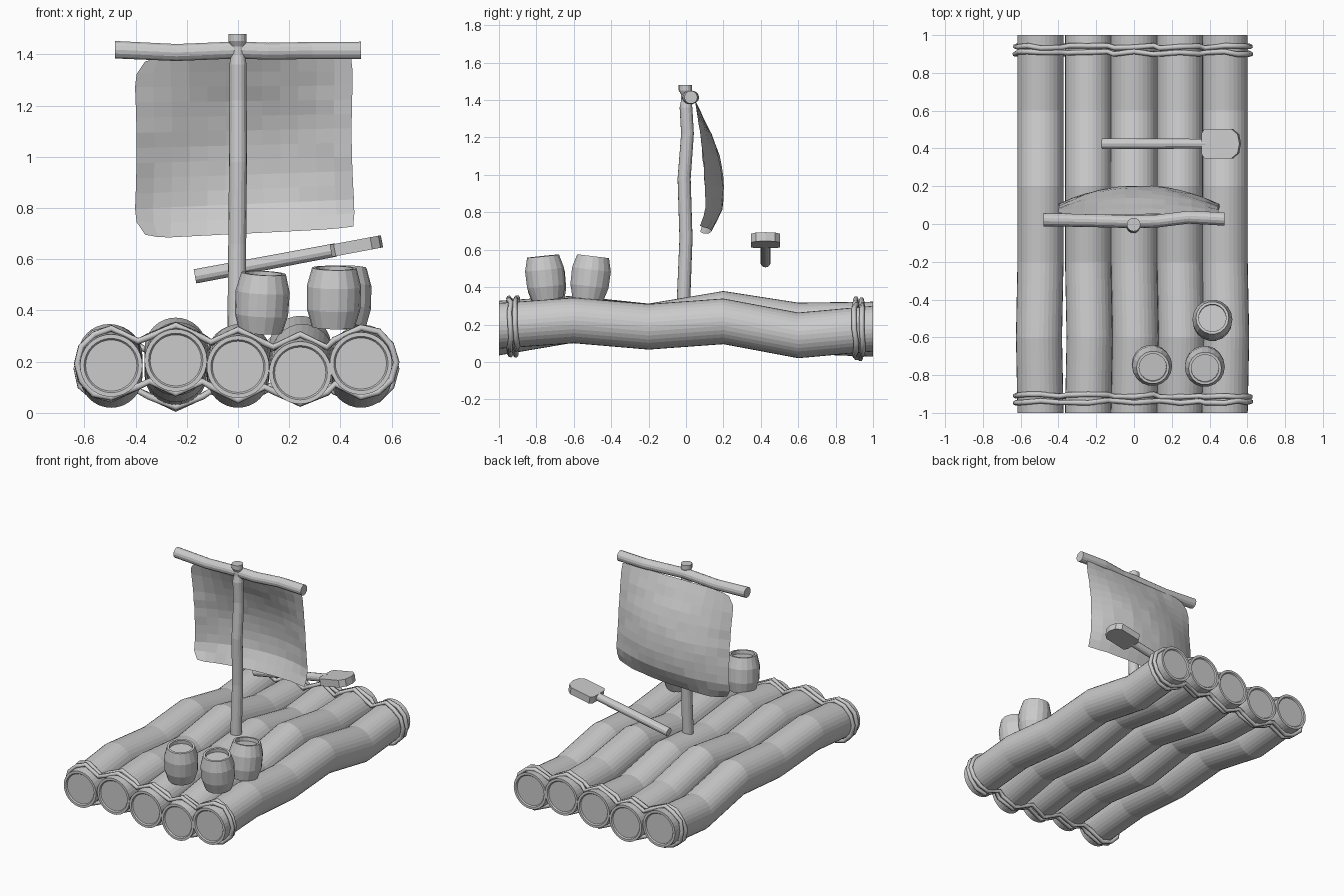
import bpy, bmesh, math, random
from mathutils import Vector, Matrix

if "Cube" in bpy.data.objects:
    bpy.data.objects.remove(bpy.data.objects["Cube"])

random.seed(4)
X, Y, Z = Vector((1, 0, 0)), Vector((0, 1, 0)), Vector((0, 0, 1))


def finish(name, bm, recalc=True):
    if recalc:
        bmesh.ops.recalc_face_normals(bm, faces=bm.faces)
    me = bpy.data.meshes.new(name)
    bm.to_mesh(me)
    bm.free()
    ob = bpy.data.objects.new(name, me)
    bpy.context.collection.objects.link(ob)
    return ob


def rings(name, stations, u, v, sides):
    """Capped tube through (centre, radius) stations, rings in the u-v plane."""
    bm = bmesh.new()
    loops = []
    for c, r in stations:
        loops.append([bm.verts.new(Vector(c) + r * (u * math.cos(a) + v * math.sin(a)))
                      for a in (2 * math.pi * k / sides for k in range(sides))])
    for a, b in zip(loops, loops[1:]):
        for k in range(sides):
            j = (k + 1) % sides
            bm.faces.new((a[k], a[j], b[j], b[k]))
    bm.faces.new(loops[0])
    bm.faces.new(loops[-1])
    return finish(name, bm)


# Logs: bent together, with a slightly inset disc on each end
R = 0.122
log_y = [-1, -0.6, -0.2, 0.2, 0.6, 1]
log_x = [-0.495, -0.243, 0, 0.243, 0.48]
log_z = [[0.185, 0.225, 0.19, 0.222, 0.142, 0.18],
         [0.205, 0.232, 0.19, 0.250, 0.165, 0.150],
         [0.180, 0.225, 0.19, 0.222, 0.142, 0.18],
         [0.157, 0.225, 0.19, 0.257, 0.195, 0.20],
         [0.193, 0.222, 0.188, 0.217, 0.142, 0.178]]
sway = [0, -0.008, 0, 0, 0, 0]
for i, (x, zs) in enumerate(zip(log_x, log_z)):
    body = [((x + s * (1 if i < 2 else -1) * (1 if i != 1 else -1), y, z), R)
            for y, z, s in zip(log_y, zs, sway)]

    def end(c):
        d = 0.008 if c[1] < 0 else -0.008
        return [((c[0], c[1] + d, c[2]), 0.1), (c, 0.106)]
    rings(f"log_{i + 1}", end(body[0][0]) + body + end(body[-1][0])[::-1], X, Z, 32)


# Ropes: two strands lashed round the logs at each end
def rope(name, y, near, inner):
    pts = []

    def add(i, deg):
        z = log_z[i][near] * 0.83 + log_z[i][inner] * 0.17
        r = R + 0.013 + random.uniform(-0.004, 0.004)
        a = math.radians(deg)
        pts.append((log_x[i] + r * math.cos(a), y + random.uniform(-0.008, 0.008),
                    z + r * math.sin(a)))
    for i in range(5):
        for d in ([180, 150, 120] if i == 0 else [140]) + [90] + ([60, 30, 0] if i == 4 else [40]):
            add(i, d)
    for i in reversed(range(5)):
        for d in ([-30, -60] if i == 4 else [-40]) + [-90] + ([-120, -150] if i == 0 else [-140]):
            add(i, d)
    cu = bpy.data.curves.new(name, 'CURVE')
    cu.dimensions = '3D'
    cu.bevel_depth = 0.014
    cu.bevel_resolution = 1
    sp = cu.splines.new('POLY')
    sp.points.add(len(pts) - 1)
    for p, c in zip(sp.points, pts):
        p.co = (*c, 1)
    sp.use_cyclic_u = True
    bpy.context.collection.objects.link(bpy.data.objects.new(name, cu))


for label, y, near, inner in (("front", -0.925, 0, 1), ("back", 0.922, 5, 4)):
    for k, off in enumerate((-0.016, 0.016)):
        rope(f"{label}_rope_{k + 1}", y + off, near, inner)

# Mast
rings("mast", [((-0.005, -0.015, 0.2), 0.036), ((-0.005, -0.012, 0.36), 0.036),
               ((-0.003, 0.0, 0.66), 0.035), ((0, -0.01, 0.98), 0.035),
               ((0, 0.008, 1.22), 0.034), ((0, 0.0, 1.36), 0.034),
               ((0, 0.0, 1.40), 0.026), ((0, 0.0, 1.43), 0.026),
               ((-0.002, -0.003, 1.452), 0.036), ((-0.002, -0.003, 1.48), 0.036)], X, Y, 16)

# Yard
rings("yard", [((-0.48, 0.023, 1.418), 0.035), ((-0.24, 0.018, 1.407), 0.034),
               ((0, 0.012, 1.417), 0.034), ((0.12, 0.015, 1.412), 0.034),
               ((0.29, 0.036, 1.415), 0.034), ((0.48, 0.026, 1.415), 0.035)], Y, Z, 14)

# Sail: billowing sheet with soft corners
N = 12
bm = bmesh.new()
grid = []
for j in range(N + 1):
    t = j / N                      # 0 at the top, 1 at the bottom
    row = []
    for i in range(N + 1):
        s = 2 * i / N - 1          # -1 left, 1 right
        half = 0.43 - 0.012 * math.sin(math.pi * t)
        x = 0.022 + s * half + (0.008 * t if s > 0 else 0)
        z = 1.39 - t * (0.69 - 0.022 * s)
        c = max(0, abs(s) - 0.66) / 0.34
        e = max(0, abs(2 * t - 1) - 0.7) / 0.3
        x -= math.copysign((0.045 if s < 0 else 0.01) * c * e * e, s)
        z += 0.018 * c * c * e * (1 if t > 0.5 else -1) * (1 if s < 0 else 0.3)
        edge = 0.05 + 0.055 * math.sin(min(t, 0.85) / 0.85 * math.pi / 2) - 0.03 * max(0, t - 0.85) / 0.15
        belly = 0.095 * math.sin(math.pi * min(1, t * 0.86)) * (1 - s * s) + 0.02 * t * t * (1 - s ** 4)
        row.append(bm.verts.new((x, edge + belly + random.uniform(-0.003, 0.003), z)))
    grid.append(row)
for a, b in zip(grid, grid[1:]):
    for i in range(N):
        bm.faces.new((a[i], b[i], b[i + 1], a[i + 1]))
finish("sail", bm, False)

# Barrels: open tops, each tilted with the deck
profile = [(0, 0.084), (0.07, 0.104), (0.16, 0.106), (0.232, 0.087), (0.232, 0.073), (0.208, 0.073)]
for k, (pos, tx, ty) in enumerate([((0.088, -0.735, 0.315), 6, 3),
                                   ((0.372, -0.74, 0.335), 6, 1),
                                   ((0.415, -0.525, 0.335), -7, 0)]):
    ob = rings(f"barrel_{k + 1}", [((0, 0, z), r) for z, r in profile], X, Y, 18)
    ob.location = pos
    ob.rotation_euler = (math.radians(tx), math.radians(ty), 0)

# Paddle: shaft and blade, tilted together
tilt = math.atan2(0.137, 0.73)
shaft = rings("paddle_shaft", [((0, 0, 0), 0.028), ((0.56, 0, 0), 0.026)], Y, Z, 12)
bm = bmesh.new()
outline = [(0.54, -0.055), (0.555, -0.078), (0.70, -0.078), (0.733, -0.05), (0.743, 0),
           (0.733, 0.05), (0.70, 0.078), (0.555, 0.078), (0.54, 0.055)]
face = bm.faces.new([bm.verts.new((x, y, -0.024)) for x, y in outline])
up = bmesh.ops.extrude_face_region(bm, geom=[face])["geom"]
bmesh.ops.translate(bm, verts=[g for g in up if isinstance(g, bmesh.types.BMVert)], vec=(0, 0, 0.048))
blade = finish("paddle_blade", bm)
for ob in (shaft, blade):
    ob.location = (-0.168, 0.425, 0.533)
    ob.rotation_euler = (0, -tilt, 0)
